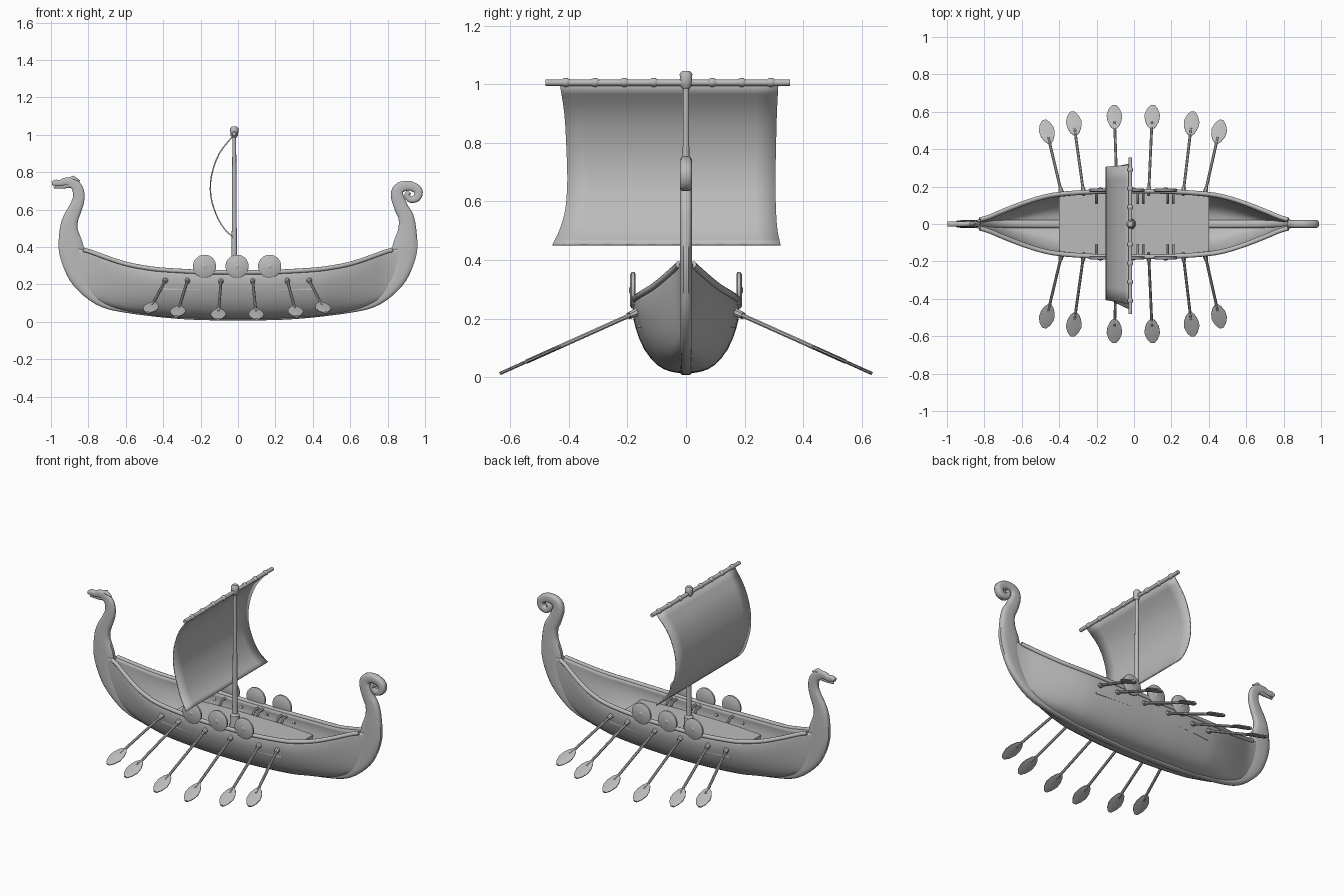
import bpy, bmesh, math
from mathutils import Vector

if "Cube" in bpy.data.objects:
    bpy.data.objects.remove(bpy.data.objects["Cube"])

GREY = (0.5, 0.5, 0.5, 1)
mat = bpy.data.materials.new("plain grey")
mat.use_nodes = True
mat.diffuse_color = GREY
mat.node_tree.nodes["Principled BSDF"].inputs["Base Color"].default_value = GREY


def build(name, rings, closed=True, caps=True, angle=40):
    """Skin a list of rings into one mesh object."""
    bm = bmesh.new()
    rows = [[bm.verts.new(p) for p in ring] for ring in rings]
    n = len(rows[0])
    for a, b in zip(rows, rows[1:]):
        for i in range(n if closed else n - 1):
            j = (i + 1) % n
            bm.faces.new((a[i], a[j], b[j], b[i]))
    if caps and closed:
        bm.faces.new(rows[0])
        bm.faces.new(rows[-1])
    bmesh.ops.recalc_face_normals(bm, faces=bm.faces)
    me = bpy.data.meshes.new(name)
    bm.to_mesh(me)
    bm.free()
    ob = bpy.data.objects.new(name, me)
    bpy.context.collection.objects.link(ob)
    me.materials.append(mat)
    bpy.ops.object.select_all(action='DESELECT')
    ob.select_set(True)
    bpy.context.view_layer.objects.active = ob
    bpy.ops.object.shade_smooth_by_angle(angle=math.radians(angle))
    return ob


def smooth(points, steps=4):
    """Catmull-Rom interpolation of tuples of any length."""
    p = [Vector(q) for q in points]
    p = [2 * p[0] - p[1]] + p + [2 * p[-1] - p[-2]]
    out = []
    for a, b, c, d in zip(p, p[1:], p[2:], p[3:]):
        for k in range(steps):
            t = k / steps
            out.append(b + (c - a) * t / 2 + (a - 2.5 * b + 2 * c - d / 2) * t * t
                       + (1.5 * b - a / 2 - 1.5 * c + d / 2) * t ** 3)
    return out + [p[-2]]


def sweep(name, pts, thick, wide=None, ref=(0, 0, 1), sides=10, power=1.0, angle=40):
    """Sweep an oval along pts: wide is measured along ref, thick across it."""
    pts, ref, rings = [Vector(p) for p in pts], Vector(ref), []
    wide = wide or thick
    for i, p in enumerate(pts):
        t = (pts[min(i + 1, len(pts) - 1)] - pts[max(i - 1, 0)]).normalized()
        n = ref.cross(t).normalized()
        b = t.cross(n)
        ring = []
        for k in range(sides):
            a = 2 * math.pi * (k + 0.5) / sides
            c, s = math.cos(a), math.sin(a)
            c, s = (math.copysign(abs(v) ** power, v) for v in (c, s))
            ring.append(p + n * c * thick[i] + b * s * wide[i])
        rings.append(ring)
    return build(name, rings, angle=angle)


# Hull shell: half stations of x, keel height, rim height, half width
half = [(0, .012, .265, .176), (.2, .016, .267, .174), (.4, .027, .278, .16),
        (.5, .04, .29, .141), (.6, .055, .31, .109), (.7, .085, .342, .07),
        (.8, .14, .378, .03), (.9, .26, .4, .012)]
stations = smooth([(-x, k, s, w) for x, k, s, w in half[:0:-1]] + half)
section = smooth([(0, 0), (.3, .03), (.56, .12), (.81, .33), (.97, .6), (1.03, .82), (1, 1)], 2)
section = [(-w, t) for w, t in section[:0:-1]] + [tuple(q) for q in section]
hull = build("hull", [[(x, w * u, k + (s - k) * t) for u, t in section]
                      for x, k, s, w in stations], closed=False, angle=60)
shell = hull.modifiers.new("planking", 'SOLIDIFY')
shell.thickness = 0.014
shell.offset = -1

# Gunwales
for side, label in ((1, "back"), (-1, "front")):
    rim = [(x, side * w, s) for x, k, s, w in stations if abs(x) < .85]
    sweep(label + "_gunwale", rim, [.012] * len(rim))

# Deck, following the hull sides
deck = [q for q in stations if abs(q[0]) < .41]
build("deck", [[(x, u * (w - .004), z) for u, z in ((-1, .17), (1, .17), (1, .195), (-1, .195))]
               for x, k, s, w in deck], angle=30)

# Keel with curled stern post and carved stem head: x, z, half thickness
body = [(.905, .49, .05), (.893, .4, .068), (.88, .31, .058), (.84, .215, .045),
        (.74, .118, .032), (.6, .07, .022), (.3, .032, .018), (0, .025, .018)]
curl = [(.918, .695, .012), (.903, .678, .015), (.922, .654, .018), (.957, .664, .021),
        (.963, .702, .024), (.92, .727, .026), (.868, .718, .03), (.85, .68, .034),
        (.873, .61, .038), (.898, .56, .042)]
neck = [(-.895, .55, .042), (-.868, .61, .036), (-.852, .66, .032), (-.857, .71, .03),
        (-.885, .742, .026), (-.92, .75, .022), (-.95, .742, .017), (-.975, .743, .017),
        (-.995, .74, .01)]
spine = smooth(curl + body + [(-x, z, r) for x, z, r in body[-2::-1]] + neck)
sweep("keel_and_posts", [(x, 0, z) for x, z, r in spine], [r for x, z, r in spine],
      [.021 - .007 * max(0, min(1, (z - .5) * 4)) * (x < 0) for x, z, r in spine],
      ref=(0, 1, 0), sides=12, power=.6, angle=50)

# Stem head details
sweep("lower_jaw", [(-.89, 0, .73), (-.94, 0, .722), (-.985, 0, .718)], [.014, .01, .005],
      ref=(0, 1, 0))
sweep("head_crest", [(-.92, 0, .762), (-.88, 0, .768), (-.845, 0, .752)], [.006, .014, .004],
      ref=(0, 1, 0))

# Mast
MX = -.02
sweep("mast", [(MX, 0, z) for z in (.19, .26, .27, .4, .99)], [.03, .026, .016, .014, .01],
      ref=(1, 0, 0), sides=14)
sweep("mast_cap", [(MX, 0, z) for z in (.985, .997, 1.035, 1.045)], [.012, .021, .022, .014],
      ref=(1, 0, 0), sides=14)

# Yard with rope lashings
sweep("yard", [(MX, y, 1.005) for y in (-.48, .355)], [.011, .011])
for i in range(8):
    y = -.41 + i * .1
    sweep("lashing", [(MX, y + d, 1.006) for d in (-.013, -.006, .006, .013)],
          [.01, .015, .015, .01])

# Billowing sail: x, height, front edge, back edge
sail_rows = smooth([(-.022, 1.0, -.43, .315), (-.1, .9, -.415, .31), (-.142, .78, -.408, .307),
                    (-.145, .67, -.405, .305), (-.115, .57, -.412, .307),
                    (-.075, .5, -.432, .312), (-.027, .452, -.455, .322)], 3)
sail = build("sail", [[(x, a + (b - a) * i / 10, z) for i in range(11)]
                      for x, z, a, b in sail_rows], closed=False, angle=60)
cloth = sail.modifiers.new("cloth", 'SOLIDIFY')
cloth.thickness = 0.007
cloth.offset = 0

# Oars: x at the hull, x at the blade tip, reach
oars = [(-.385, -.48, .555), (-.268, -.33, .6), (-.09, -.107, .635),
        (.078, .1, .635), (.262, .315, .6), (.378, .468, .555)]
blade_shape = [(0, .008), (.12, .026), (.35, .041), (.6, .045), (.85, .031), (1, .012)]
for side, label in ((1, "back"), (-1, "front")):
    for x0, x1, reach in oars:
        a = Vector((x0, side * .155, .228))
        b = Vector((x1, side * reach, .222 - .45 * (reach - .17)))
        neck_point = b - (b - a).normalized() * .14
        sweep(label + "_oar_shaft", [a, neck_point.lerp(b, .3)], [.008, .008], ref=(1, 0, 0), sides=8)
        sweep(label + "_oar_blade", [neck_point.lerp(b, t) for t, w in blade_shape],
              [.006] * 6, [w for t, w in blade_shape], ref=(1, 0, 0), sides=8)
        sweep(label + "_oar_port", [a.lerp(b, t) for t in (.03, .09)], [.015, .012],
              ref=(1, 0, 0), sides=8)

    # Round shields hung on the rim
    for x in (-.179, -.005, .169):
        sweep(label + "_shield", [(x, side * y, .297) for y in (.172, .176, .186, .191)],
              [.056, .062, .062, .054], ref=(1, 0, 0), sides=24)
        sweep(label + "_shield_boss", [(x, side * y, .297) for y in (.188, .194)], [.018, .008],
              ref=(1, 0, 0), sides=12)

    # Cleats inside the rim
    for x in (-.2, .02, .05, .18, .21):
        sweep(label + "_cleat", [(x, side * y, z) for y, z in ((.17, .25), (.13, .245), (.112, .225))],
              [.008] * 3, ref=(1, 0, 0), sides=8)
